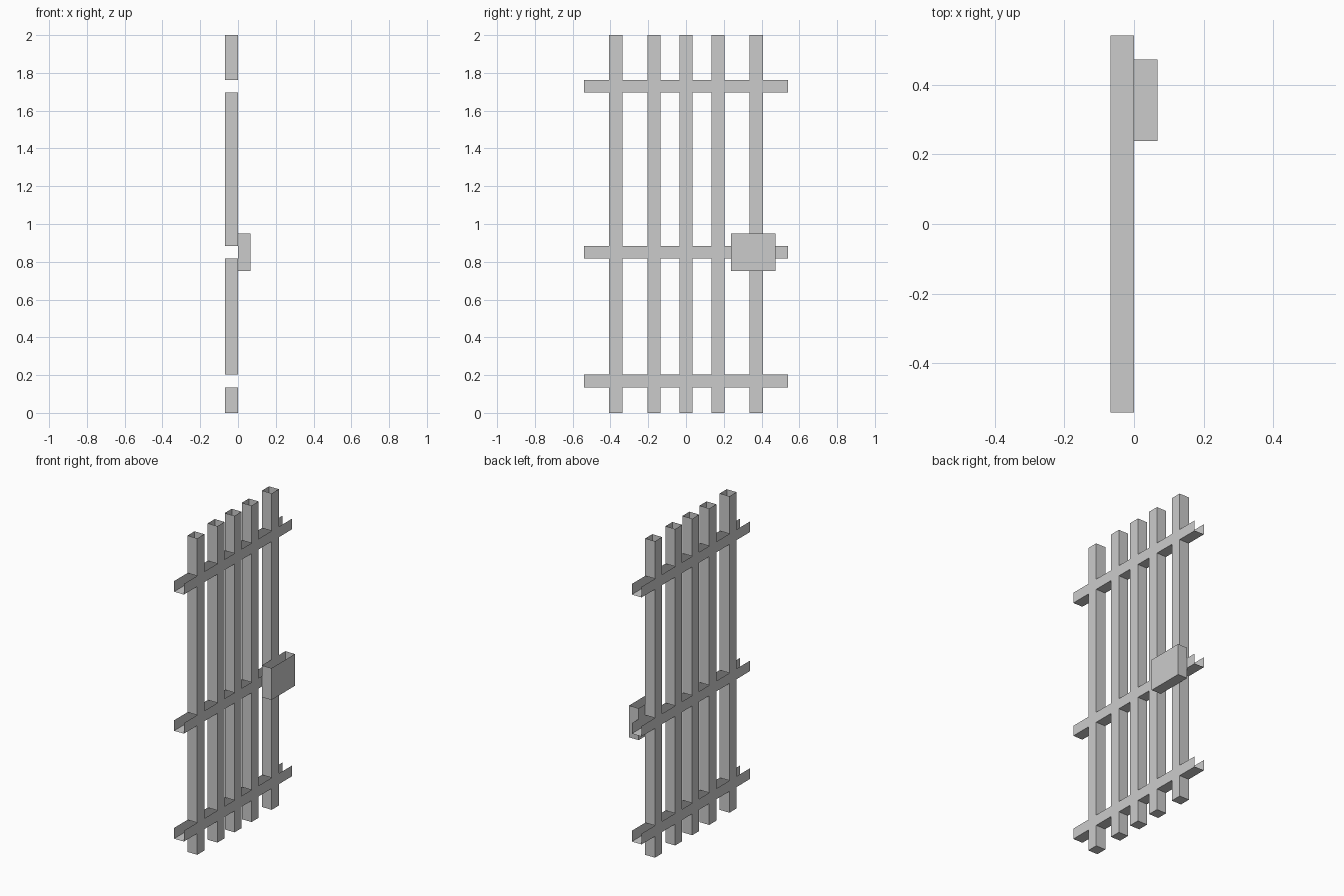
import bpy, bmesh
from mathutils import Vector

cube = bpy.data.objects.get("Cube")
if cube:
    bpy.data.objects.remove(cube, do_unlink=True)

gray = bpy.data.materials.new("plain gray")
gray.use_nodes = True
color = (0.6, 0.6, 0.6, 1)
gray.diffuse_color = color
gray.node_tree.nodes["Principled BSDF"].inputs["Base Color"].default_value = color


def add_box(bm, low, high, open_sides):
    """Add a box without the faces that point along open_sides."""
    low, high = Vector(low), Vector(high)
    verts = bmesh.ops.create_cube(bm, size=1)["verts"]
    faces = {f for v in verts for f in v.link_faces}
    for v in verts:
        v.co = (low + high) / 2 + v.co * (high - low)
    for f in faces:
        f.normal_update()
    gone = [f for f in faces if any(f.normal.dot(Vector(s)) > 0.9 for s in open_sides)]
    bmesh.ops.delete(bm, geom=gone, context="FACES")


def finish(name, bm):
    mesh = bpy.data.meshes.new(name)
    bm.to_mesh(mesh)
    bm.free()
    mesh.materials.append(gray)
    bpy.context.collection.objects.link(bpy.data.objects.new(name, mesh))


UP, DOWN = (0, 0, 1), (0, 0, -1)
LEFT_END, RIGHT_END = (0, 1, 0), (0, -1, 0)
BACK_X = -0.068
rails = {"bottom": (0.135, 0.203), "middle": (0.817, 0.883), "top": (1.696, 1.763)}

# Horizontal rails: channels open above and at both ends
for place, (z0, z1) in rails.items():
    bm = bmesh.new()
    add_box(bm, (BACK_X, -0.541, z0), (0, 0.541, z1), [UP, LEFT_END, RIGHT_END])
    finish(place + "_rail", bm)

# Upright bars: hollow, open at the top, interrupted by the rails
levels = [0] + [z for span in rails.values() for z in span] + [2]
for i, y in enumerate((-0.372, -0.17, 0, 0.17, 0.372)):
    bm = bmesh.new()
    for z0, z1 in zip(levels[::2], levels[1::2]):
        ends = [UP] if z0 == 0 else [UP, DOWN]
        add_box(bm, (BACK_X, y - 0.035, z0), (0, y + 0.035, z1), ends)
    finish(f"upright_bar_{i + 1}", bm)

# Lock box on the face of the gate, open above
bm = bmesh.new()
add_box(bm, (0, 0.238, 0.75), (0.067, 0.473, 0.951), [UP])
finish("lock_box", bm)
